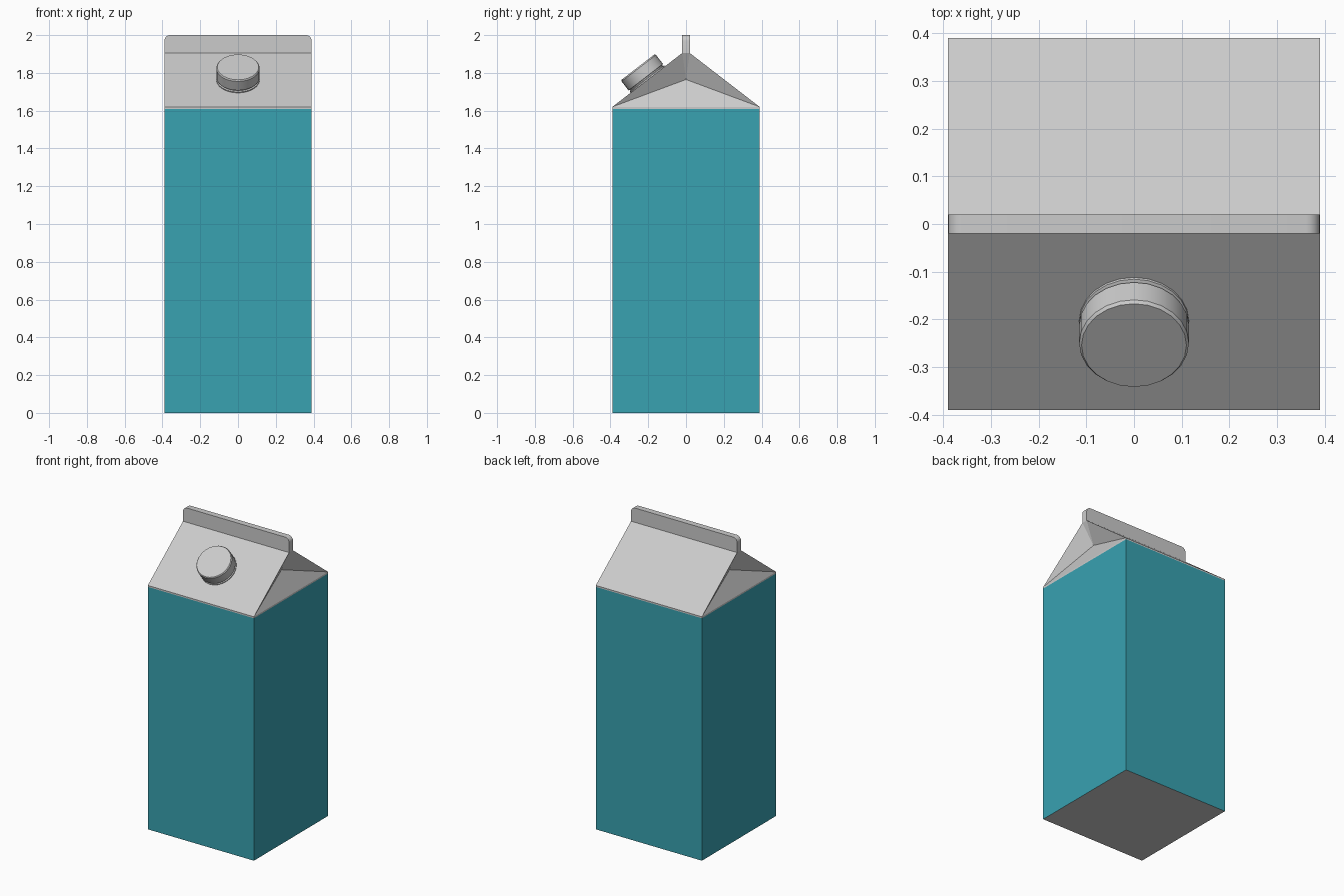
import bpy, bmesh, math
from mathutils import Matrix, Vector

if "Cube" in bpy.data.objects:
    bpy.data.objects.remove(bpy.data.objects["Cube"])

W = 0.39          # half width of the carton
BODY_TOP = 1.61
EAVE = 1.62       # where the roof slopes begin
RIDGE = 1.905     # where the slopes meet the top seam
TOP = 2.0
FIN = 0.02        # half thickness of the top seam


def finish(name, bm, mat=None):
    bmesh.ops.remove_doubles(bm, verts=bm.verts, dist=1e-5)
    bmesh.ops.recalc_face_normals(bm, faces=bm.faces)
    me = bpy.data.meshes.new(name)
    bm.to_mesh(me)
    bm.free()
    ob = bpy.data.objects.new(name, me)
    bpy.context.collection.objects.link(ob)
    if mat:
        me.materials.append(mat)
    return ob


def face(bm, *pts):
    return bm.faces.new([bm.verts.new(p) for p in pts])


def square(z):
    return [(-W, -W, z), (W, -W, z), (W, W, z), (-W, W, z)]


def walls(bm, z0, z1):
    lo, hi = square(z0), square(z1)
    for i in range(4):
        j = (i + 1) % 4
        face(bm, lo[i], lo[j], hi[j], hi[i])


teal = bpy.data.materials.new("teal")
teal.diffuse_color = (0.04, 0.36, 0.44, 1)
teal.use_nodes = True
teal.node_tree.nodes["Principled BSDF"].inputs["Base Color"].default_value = teal.diffuse_color

# Printed carton walls
bm = bmesh.new()
walls(bm, 0, BODY_TOP)
finish("carton_walls", bm, teal)

# Plain bottom
bm = bmesh.new()
face(bm, *square(0)).normal_flip()
base = finish("carton_base", bm)
if base.data.polygons[0].normal.z > 0:
    base.data.flip_normals()

# Gable roof with folded-in ends
bm = bmesh.new()
walls(bm, BODY_TOP, EAVE)
for s in (-1, 1):
    face(bm, (-W, s * W, EAVE), (W, s * W, EAVE), (W, s * FIN, RIDGE), (-W, s * FIN, RIDGE))
    fold = (s * 0.32, 0, 1.765)
    face(bm, (s * W, -W, EAVE), (s * W, W, EAVE), fold)
    for t in (-1, 1):
        face(bm, (s * W, t * W, EAVE), (s * W, t * FIN, RIDGE), fold)
    face(bm, (s * W, -FIN, RIDGE), (s * W, FIN, RIDGE), fold)
face(bm, (-W, -FIN, RIDGE), (W, -FIN, RIDGE), (W, FIN, RIDGE), (-W, FIN, RIDGE))
finish("gable_roof", bm)

# Top seam with rounded upper corners
R = 0.03
outline = [(-W, RIDGE), (W, RIDGE)]
for cx, start in ((W - R, 0), (R - W, 90)):
    for k in range(6):
        a = math.radians(start + 18 * k)
        outline.append((cx + R * math.cos(a), TOP - R + R * math.sin(a)))
bm = bmesh.new()
f = face(bm, *[(x, -FIN, z) for x, z in outline])
ext = bmesh.ops.extrude_face_region(bm, geom=[f], use_keep_orig=True)
bmesh.ops.translate(bm, vec=(0, 2 * FIN, 0),
                    verts=[v for v in ext["geom"] if isinstance(v, bmesh.types.BMVert)])
seam = finish("top_seam", bm)

# Screw cap and collar, turned from a profile and seated on the front slope
profile = [(0, -0.005), (0.115, -0.005), (0.115, 0.006), (0.108, 0.009), (0.108, 0.015),
           (0.115, 0.017), (0.115, 0.077), (0.110, 0.084), (0, 0.084)]
bm = bmesh.new()
vs = [bm.verts.new((r, 0, h)) for r, h in profile]
es = [bm.edges.new(p) for p in zip(vs, vs[1:])]
bmesh.ops.spin(bm, geom=vs + es, axis=(0, 0, 1), cent=(0, 0, 0),
               angle=2 * math.pi, steps=24)
cap = finish("screw_cap", bm)
slope = math.atan2(RIDGE - EAVE, W - FIN)
seat_y = -0.203
seat = Vector((0, seat_y, EAVE + (seat_y + W) * math.tan(slope)))
cap.data.transform(Matrix.Translation(seat) @ Matrix.Rotation(slope, 4, 'X'))

# Smooth the rounded parts, keep edges sharp
for ob in (cap, seam):
    bpy.ops.object.select_all(action='DESELECT')
    ob.select_set(True)
    bpy.context.view_layer.objects.active = ob
    bpy.ops.object.shade_smooth_by_angle(angle=math.radians(30))
